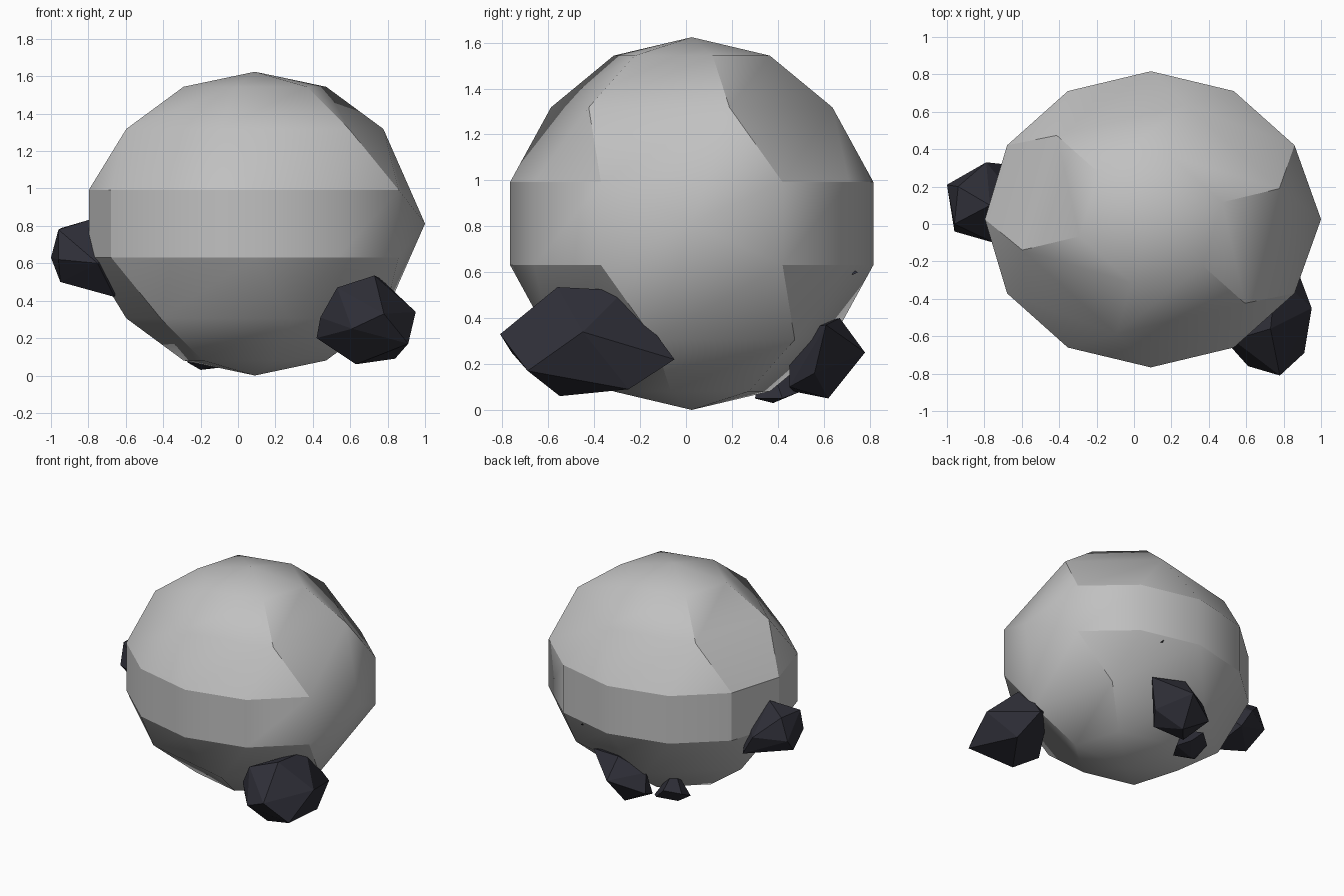
import bpy
import bmesh
from math import sin, cos, radians

cube = bpy.data.objects.get("Cube")
if cube:
    bpy.data.objects.remove(cube, do_unlink=True)


def material(name, rgb):
    m = bpy.data.materials.new(name)
    m.use_nodes = True
    m.diffuse_color = (*rgb, 1)
    bsdf = m.node_tree.nodes["Principled BSDF"]
    bsdf.inputs["Base Color"].default_value = (*rgb, 1)
    bsdf.inputs["Roughness"].default_value = 0.9
    return m


light_grey = material("light grey", (0.53, 0.53, 0.53))
dark_slate = material("dark slate", (0.028, 0.028, 0.039))


def faceted(name, points, mat):
    """Convex stone through the given points."""
    bm = bmesh.new()
    for p in points:
        bm.verts.new(p)
    hull = bmesh.ops.convex_hull(bm, input=bm.verts[:])
    inside = {g for g in hull["geom_interior"] if isinstance(g, bmesh.types.BMVert)}
    bmesh.ops.delete(bm, geom=list(inside), context='VERTS')
    bmesh.ops.dissolve_limit(bm, angle_limit=radians(1), verts=bm.verts[:], edges=bm.edges[:])
    bmesh.ops.recalc_face_normals(bm, faces=bm.faces[:])
    mesh = bpy.data.meshes.new(name)
    bm.to_mesh(mesh)
    bm.free()
    mesh.materials.append(mat)
    ob = bpy.data.objects.new(name, mesh)
    bpy.context.collection.objects.link(ob)
    return ob


# Boulder: rings of points on an ellipsoid, fewer towards the poles
CENTRE = (0.09, 0.025, 0.812)
RADII = (0.91, 0.812, 0.812)


def on_body(lat, lon):
    a, b = radians(lat), radians(lon)
    d = (cos(a) * cos(b), cos(a) * sin(b), sin(a))
    return tuple(c + r * k for c, r, k in zip(CENTRE, RADII, d))


step = 180 / 7
points = [on_body(90, 0), on_body(-90, 0), on_body(0, 0)]
for side in (1, -1):
    for k in range(6):
        points.append(on_body(side * step * 2.5, side * 15 + 60 * k))
        points.append(on_body(side * step * 1.5, side * 15 + 60 * k))
    # the waist leaves out one column, where a single point stands
    for k in range(1, 12):
        points.append(on_body(side * step * 0.5, 30 * k))
body = faceted("boulder", points, light_grey)

# Soft shading with hard rims above and below the waist band
bpy.ops.object.select_all(action='DESELECT')
body.select_set(True)
bpy.context.view_layer.objects.active = body
bpy.ops.object.shade_smooth_by_angle(angle=radians(30))
for e in body.data.edges:
    za, zb = (body.data.vertices[i].co.z for i in e.vertices)
    if abs(za - zb) < 0.01 and 0.5 < za < 1.1:
        e.use_edge_sharp = True

# Dark stones set into the boulder
faceted("front_stone", [
    (0.73, -0.56, 0.535), (0.76, -0.27, 0.52), (0.78, -0.81, 0.33), (0.61, -0.76, 0.25),
    (0.95, -0.45, 0.34), (0.91, -0.69, 0.17), (0.63, -0.55, 0.06), (0.84, -0.25, 0.09),
    (0.80, -0.05, 0.22), (0.42, -0.52, 0.20), (0.44, -0.57, 0.31), (0.53, -0.62, 0.47),
    (0.60, -0.20, 0.35)], dark_slate)

faceted("side_stone", [
    (-1.0, 0.21, 0.63), (-0.96, 0.0, 0.78), (-0.94, 0.2, 0.79), (-0.77, 0.1, 0.84),
    (-0.79, 0.33, 0.65), (-0.66, 0.05, 0.42), (-0.95, 0.07, 0.50), (-0.75, -0.10, 0.60),
    (-0.70, 0.32, 0.50), (-0.96, -0.04, 0.62), (-0.60, 0.1, 0.70)], dark_slate)

faceted("back_stone", [
    (0.10, 0.67, 0.40), (0.12, 0.78, 0.25), (0.08, 0.62, 0.05), (0.35, 0.61, 0.37),
    (0.28, 0.56, 0.16), (-0.10, 0.62, 0.31), (-0.12, 0.66, 0.17), (-0.05, 0.47, 0.08),
    (0.20, 0.45, 0.10), (0.10, 0.45, 0.35)], dark_slate)

faceted("lower_back_stone", [
    (-0.20, 0.38, 0.03), (-0.10, 0.30, 0.05), (-0.27, 0.33, 0.07), (-0.28, 0.45, 0.13),
    (-0.10, 0.50, 0.08), (-0.03, 0.42, 0.05), (-0.18, 0.53, 0.16), (-0.15, 0.35, 0.25)],
    dark_slate)

# Tip of a buried stone
faceted("stone_chip", [
    (0.36, 0.75, 0.60), (0.35, 0.73, 0.61), (0.37, 0.73, 0.59), (0.36, 0.66, 0.60),
    (0.35, 0.72, 0.59)], dark_slate)
